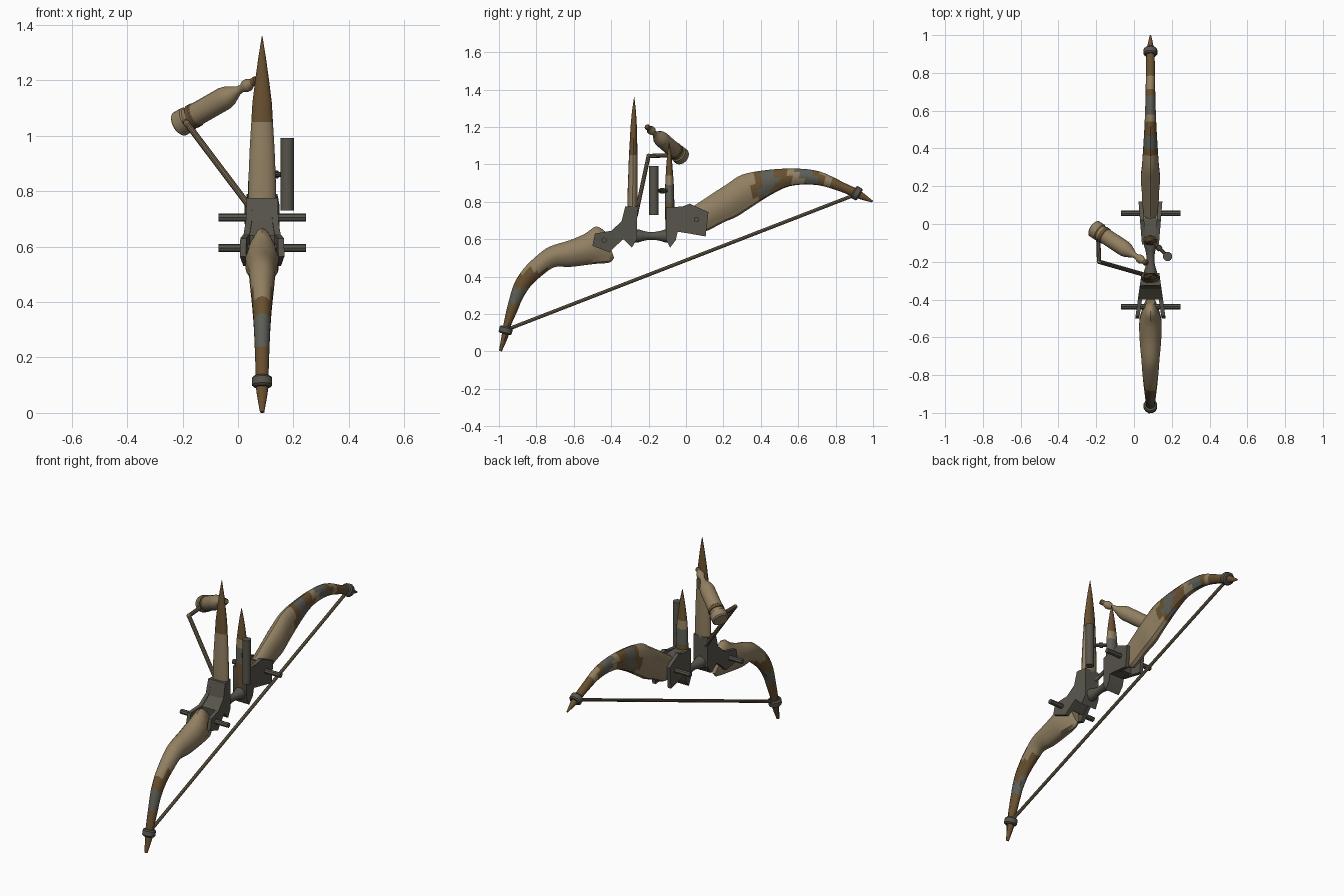
import bpy, bmesh, math
from mathutils import Vector as V

if "Cube" in bpy.data.objects:
    bpy.data.objects.remove(bpy.data.objects["Cube"])

CX = 0.087  # the bow's own mid plane


def mat(name, col):
    m = bpy.data.materials.new(name)
    m.diffuse_color = (*col, 1)
    m.use_nodes = True
    m.node_tree.nodes["Principled BSDF"].inputs["Base Color"].default_value = m.diffuse_color
    return m


TAN = mat("tan", (0.285, 0.215, 0.122))
BROWN = mat("brown", (0.140, 0.080, 0.029))
SLATE = mat("slate", (0.110, 0.112, 0.094))
METAL = mat("dark_metal", (0.094, 0.089, 0.070))
DRAB = mat("drab", (0.165, 0.125, 0.075))


def finish(name, bm, mats, rule=None, angle=35):
    bmesh.ops.remove_doubles(bm, verts=bm.verts, dist=1e-5)
    bmesh.ops.recalc_face_normals(bm, faces=bm.faces)
    if rule:
        for f in bm.faces:
            f.material_index = rule(f.calc_center_median())
    me = bpy.data.meshes.new(name)
    bm.to_mesh(me)
    bm.free()
    for m in mats:
        me.materials.append(m)
    ob = bpy.data.objects.new(name, me)
    bpy.context.collection.objects.link(ob)
    bpy.ops.object.select_all(action='DESELECT')
    ob.select_set(True)
    bpy.context.view_layer.objects.active = ob
    bpy.ops.object.shade_smooth_by_angle(angle=math.radians(angle))
    return ob


def loft(name, rings, mats, rule=None, angle=35):
    bm = bmesh.new()
    vs = [[bm.verts.new(p) for p in r] for r in rings]
    n = len(vs[0])
    for a, b in zip(vs, vs[1:]):
        for i in range(n):
            j = (i + 1) % n
            bm.faces.new((a[i], a[j], b[j], b[i]))
    bm.faces.new(vs[0])
    bm.faces.new(vs[-1][::-1])
    return finish(name, bm, mats, rule, angle)


def lathe(name, p0, p1, prof, mats, n=16, rule=None):
    """Turned part: prof is (distance along the axis, radius)."""
    p0 = V(p0)
    d = (V(p1) - p0).normalized()
    u = d.orthogonal().normalized()
    w = d.cross(u)
    rings = [[p0 + d * t + (u * math.cos(k * math.tau / n) + w * math.sin(k * math.tau / n)) * r
              for k in range(n)] for t, r in prof]
    return loft(name, rings, mats, rule)


def rod(name, p0, p1, r, m, n=10):
    return lathe(name, p0, p1, [(0, r), ((V(p1) - V(p0)).length, r)], [m], n)


def catmull(a, b, c, d, t):
    return [0.5 * (2 * q + (r - p) * t + (2 * p - 5 * q + 4 * r - s) * t * t
                   + (3 * q - p - 3 * r + s) * t ** 3) for p, q, r, s in zip(a, b, c, d)]


def limb(name, secs, rule, n=14, steps=4):
    """Each section: outer edge (y, z), inner edge (y, z), half width."""
    fine = []
    for i in range(len(secs) - 1):
        a, d = secs[max(i - 1, 0)], secs[min(i + 2, len(secs) - 1)]
        fine += [catmull(a, secs[i], secs[i + 1], d, s / steps) for s in range(steps)]
    fine.append(secs[-1])
    rings = []
    for yu, zu, yl, zl, w in fine:
        ring = []
        for k in range(n):
            a = k * math.tau / n
            c, s = math.cos(a), math.sin(a)
            x = w * s * (0.86 if k in (5, 9) else 1)  # groove along each flank
            h = (1 + c) / 2
            ring.append(V((CX + x, yl + (yu - yl) * h, zl + (zu - zl) * h)))
        rings.append(ring)
    return loft(name, rings, [TAN, BROWN, SLATE], rule, 40)


def upper_rule(c):
    s = c.y + 0.02 * math.sin(c.z * 60) + 0.25 * abs(c.x - CX)
    for lim, k in ((0.37, 0), (0.41, 1), (0.48, 2), (0.56, 1), (0.61, 0), (0.70, 2), (0.74, 1), (0.77, 0)):
        if s < lim:
            return k
    return 1


def lower_rule(c):
    s = c.z + 0.012 * math.sin(c.y * 70)
    return 0 if s > 0.43 else 1 if s > 0.34 else 2 if s > 0.25 else 1


# Curved limbs
limb("upper_limb", [
    (.03, .77, .06, .65, .038), (.06, .79, .10, .64, .043), (.15, .85, .20, .69, .047),
    (.22, .895, .27, .72, .052), (.30, .945, .34, .765, .045), (.43, .970, .45, .835, .037),
    (.58, .978, .56, .885, .030), (.715, .962, .70, .89, .026), (.85, .90, .825, .855, .024),
    (.93, .86, .91, .82, .020), (1.0, .805, .995, .797, .004)], upper_rule)
limb("lower_limb", [
    (-.43, .64, -.385, .50, .025), (-.48, .668, -.41, .475, .04), (-.54, .63, -.49, .468, .06),
    (-.62, .595, -.62, .452, .058), (-.73, .56, -.70, .452, .049), (-.80, .51, -.765, .41, .044),
    (-.87, .44, -.83, .35, .037), (-.92, .36, -.875, .28, .031), (-.955, .24, -.90, .22, .027),
    (-.975, .15, -.935, .14, .024), (-.985, .09, -.95, .08, .022), (-1.0, .005, -.985, 0, .008)],
    lower_rule)


# Forked metal brackets: two cheeks and a solid core
def slab(name, poly, lo, hi):
    loft(name, [[(CX + f(y), y, z) for y, z in poly] for f in (lo, hi)], [METAL], angle=30)


def bracket(name, poly, core, width):
    for side, s in (("left", -1), ("right", 1)):
        slab(f"{name}_{side}_cheek", poly, lambda y: s * (width(y) - 0.022), lambda y: s * width(y))
    slab(name + "_core", core, lambda y: -width(y) + 0.01, lambda y: width(y) - 0.01)


bracket("lower_bracket",
        [(-.26, .775), (-.262, .60), (-.29, .555), (-.335, .60), (-.38, .56), (-.41, .53), (-.5, .565),
         (-.487, .63), (-.40, .645), (-.345, .695), (-.325, .775)],
        [(-.26, .775), (-.262, .60), (-.29, .555), (-.335, .60), (-.39, .56), (-.40, .64),
         (-.345, .69), (-.325, .775)],
        lambda y: 0.047 + (-.26 - y) * 0.14)
bracket("upper_bracket",
        [(-.108, .77), (-.108, .60), (-.085, .555), (-.055, .595), (-.045, .64), (.02, .63),
         (.105, .615), (.12, .745), (.02, .79), (-.02, .775)],
        [(-.108, .77), (-.108, .60), (-.085, .555), (-.055, .595), (-.045, .64), (.035, .635),
         (.035, .76), (-.02, .77)],
        lambda y: 0.045 + (y + .108) * 0.08)

# Pivot pins
for name, y, z in (("upper_pin", .056, .705), ("lower_pin", -.437, .595)):
    rod(name, (-.07, y, z), (.245, y, z), 0.0145, METAL, 8)

# Grip spindle
lathe("grip", (CX, -.28, .618), (CX, 0, .618),
      [(0, .036), (.03, .034), (.05, .027), (.08, .021), (.11, .021), (.145, .027), (.165, .034), (.19, .036)],
      [METAL])


# Upright spikes: (z, half width x, half depth y)
def spike(name, y0, y1, levels, rule, n=16):
    za, zb = levels[0][0], levels[-1][0]
    rings = []
    for z, a, b in levels:
        y = y0 + (y1 - y0) * (z - za) / (zb - za)
        rings.append([(CX + a * math.cos(k * math.tau / n), y + b * math.sin(k * math.tau / n), z)
                      for k in range(n)])
    loft(name, rings, [TAN, BROWN, SLATE], rule)


spike("tall_spike", -.289, -.277,
      [(.62, .046, .022), (.77, .050, .027), (.85, .049, .027), (.95, .045, .025), (1.05, .039, .023),
       (1.12, .035, .020), (1.2, .025, .017), (1.28, .014, .011), (1.36, .001, .001)],
      lambda c: 1 if c.z > 1.05 else 0)
spike("short_spike", -.086, -.090,
      [(.62, .036, .022), (.77, .038, .026), (.80, .037, .025), (.89, .034, .023), (.94, .030, .020),
       (1.0, .022, .016), (1.06, .013, .010), (1.12, .001, .001)],
      lambda c: 1 if c.z > .94 else 0 if c.z > .89 else 2 if c.z > .80 else 1)

# Sight tube on its short arm
rod("sight_tube", (.178, -.172, .73), (.178, -.172, .992), 0.0245, METAL, 16)
rod("sight_arm", (.10, -.095, .86), (.172, -.165, .86), 0.010, METAL)
lathe("sight_arm_collar", (.125, -.12, .86), (.172, -.165, .86), [(0, .016), (.02, .016)], [METAL], 10)

# Slanted flask with capped base and flared mouth
P0, P1 = V((-.215, -.022, 1.04)), V((.065, -.207, 1.2))
axis = (P1 - P0).normalized()


def flask_rule(c):
    t = (c - P0).dot(axis)
    return 1 if .062 < t < .085 or t > .352 else 0


lathe("flask", P0, P1,
      [(0, .040), (.006, .047), (.045, .047), (.05, .041), (.064, .041), (.066, .045), (.084, .045),
       (.087, .042), (.22, .042), (.24, .038), (.265, .026), (.285, .016), (.305, .014), (.32, .022),
       (.335, .023), (.352, .014), (.372, .016), (.378, .012)],
      [TAN, BROWN], 20, flask_rule)

# Bent rod carrying the flask
A, B, C = (-.19, -.05, 1.05), (-.185, -.20, 1.045), (.06, -.27, .72)
rod("flask_rod_top", A, B, 0.0115, DRAB)
rod("flask_rod_arm", B, C, 0.0115, DRAB)
bpy.ops.mesh.primitive_uv_sphere_add(segments=12, ring_count=8, radius=0.0125, location=B)
elbow = bpy.context.object
elbow.name = "flask_rod_elbow"
elbow.data.materials.append(DRAB)
bpy.ops.object.shade_smooth_by_angle()

# Bowstring and the collars that hold it
rod("bowstring", (CX, -.955, .118), (CX, .915, .842), 0.0095, DRAB, 8)
for name, p, d in (("upper_collar", V((CX, .912, .846)), V((0, .87, -.5))),
                   ("lower_collar", V((CX, -.964, .113)), V((0, -.25, -.97)))):
    d.normalize()
    lathe(name, p - d * .02, p + d * .02, [(0, .030), (.007, .037), (.033, .037), (.04, .030)], [METAL], 12)
